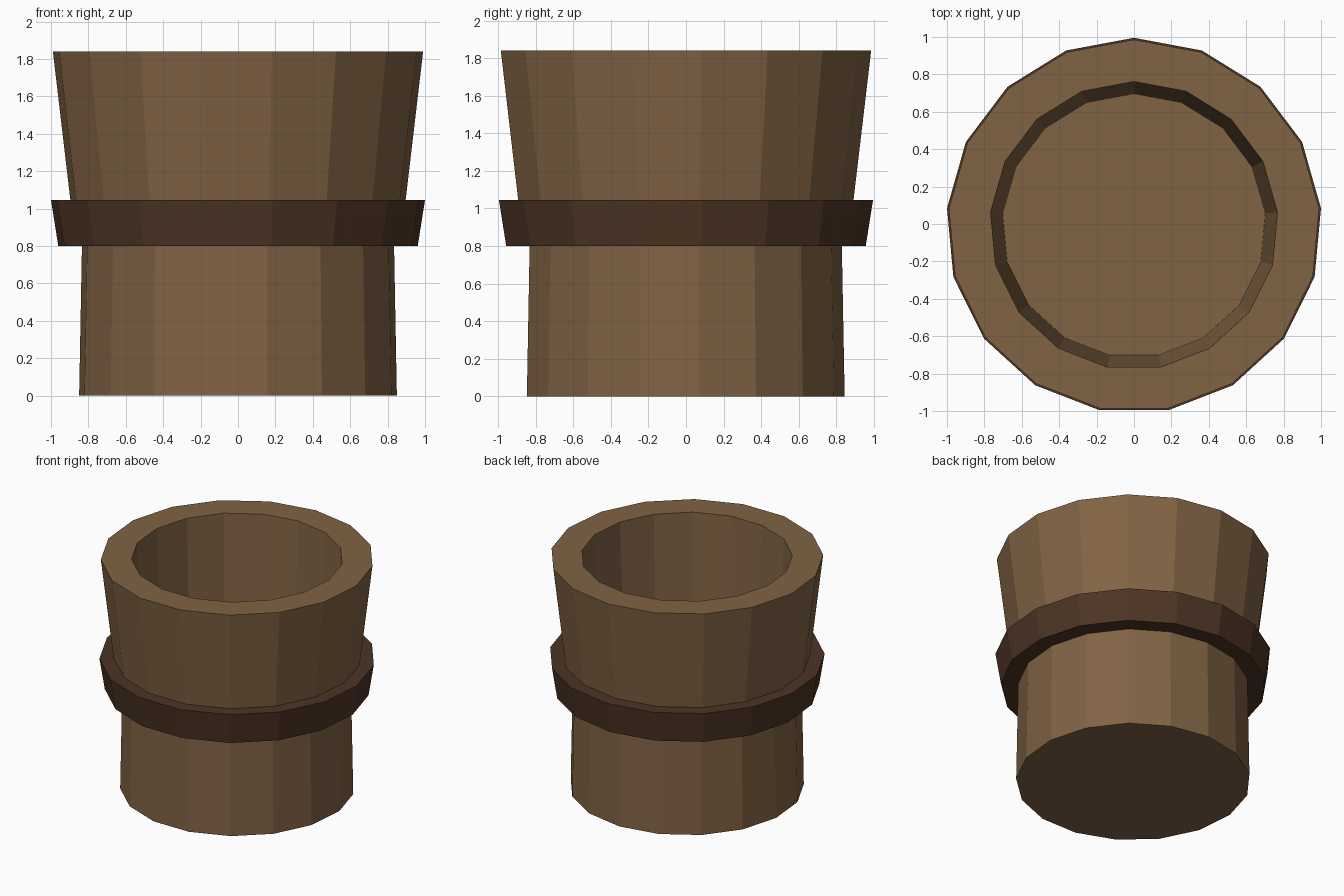
import bpy, bmesh
from math import sin, cos, pi

if "Cube" in bpy.data.objects:
    bpy.data.objects.remove(bpy.data.objects["Cube"])

SIDES = 17
Y_SHIFT = -0.0085   # odd side count: recentre the bounds


def material(name, rgb):
    m = bpy.data.materials.new(name)
    m.diffuse_color = (*rgb, 1)
    m.use_nodes = True
    m.node_tree.nodes["Principled BSDF"].inputs["Base Color"].default_value = m.diffuse_color
    return m


def ring(bm, r, z):
    return [bm.verts.new((r * sin(2 * pi * i / SIDES),
                          r * cos(2 * pi * i / SIDES) + Y_SHIFT, z))
            for i in range(SIDES)]


# Profile (radius, height) from the base, up over the band and rim, down to the floor
profile = [(0.853, 0), (0.838, 0.80),
           (0.965, 0.80), (1.004, 1.045), (0.90, 1.045),
           (0.994, 1.84), (0.77, 1.84), (0.705, 0.25)]
BAND = (1, 2, 3)    # profile segments that belong to the dark band

bm = bmesh.new()
rings = [ring(bm, r, z) for r, z in profile]
for s in range(len(rings) - 1):
    a, b = rings[s], rings[s + 1]
    for i in range(SIDES):
        j = (i + 1) % SIDES
        f = bm.faces.new((a[i], a[j], b[j], b[i]))
        f.material_index = 1 if s in BAND else 0

# Underside and inner floor
bm.faces.new(rings[0])
bm.faces.new(rings[-1])
bmesh.ops.recalc_face_normals(bm, faces=bm.faces)

mesh = bpy.data.meshes.new("banded_cup")
bm.to_mesh(mesh)
bm.free()
mesh.materials.append(material("wood", (0.22, 0.125, 0.058)))
mesh.materials.append(material("dark_band", (0.075, 0.035, 0.018)))
cup = bpy.data.objects.new("banded_cup", mesh)
bpy.context.collection.objects.link(cup)
